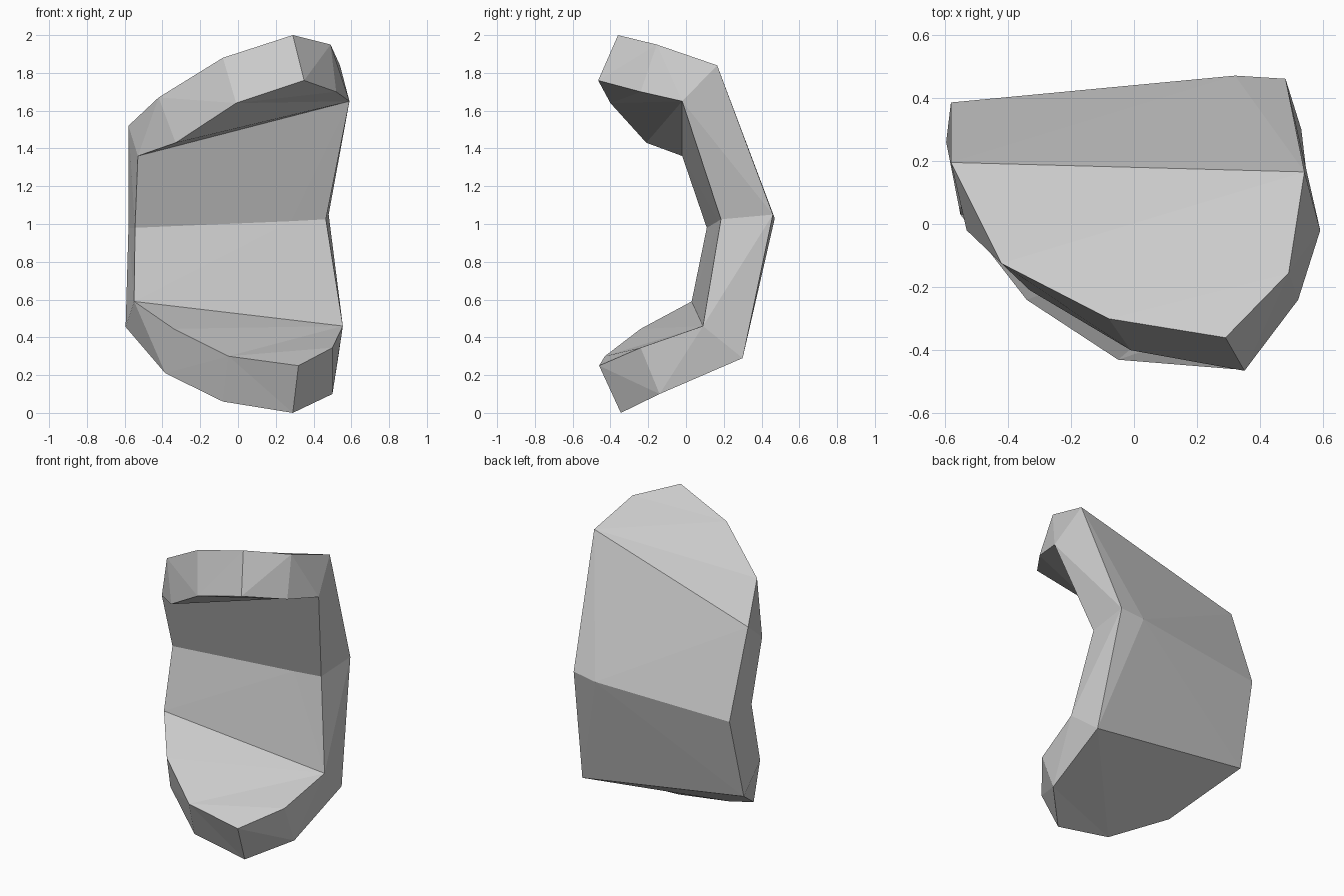
import bpy
import bmesh

cube = bpy.data.objects.get("Cube")
if cube:
    bpy.data.objects.remove(cube, do_unlink=True)


def flat_material(name, value):
    mat = bpy.data.materials.new(name)
    mat.use_nodes = True
    colour = (value, value, value, 1)
    mat.diffuse_color = colour
    mat.node_tree.nodes["Principled BSDF"].inputs["Base Color"].default_value = colour
    return mat


def add_skin(bm, top_rim, middle_bend, bottom_rim):
    """One folded sheet: top flap, two back panels, bottom flap.
    Returns the vertices of its border in order."""
    top, middle, bottom = (
        [bm.verts.new(point) for point in row]
        for row in (top_rim, middle_bend, bottom_rim)
    )
    bm.faces.new(top)
    bm.faces.new([top[0], top[-1]] + middle[::-1])
    bm.faces.new([bottom[0], bottom[-1]] + middle[::-1])
    bm.faces.new(bottom)
    return top + [middle[-1]] + bottom[::-1] + [middle[0]]


def bridge(bm, loop_a, loop_b):
    """Close the thickness between two borders."""
    for i in range(len(loop_a)):
        bm.faces.new((loop_a[i - 1], loop_a[i], loop_b[i], loop_b[i - 1]))


bm = bmesh.new()

# Outer skin, each row running from the model's right to its left
outer_border = add_skin(
    bm,
    top_rim=[(-.58, .195, 1.52), (-.42, -.125, 1.67), (-.08, -.30, 1.88),
             (.29, -.36, 2), (.49, -.155, 1.95), (.54, .165, 1.84)],
    middle_bend=[(-.58, .385, .98), (.32, .47, 1.03), (.48, .46, 1.05)],
    bottom_rim=[(-.595, .26, .455), (-.385, -.14, .21), (-.08, -.33, .06),
                (.29, -.345, 0), (.50, -.14, .10), (.53, .30, .29)],
)

# Inner skin
inner_border = add_skin(
    bm,
    top_rim=[(-.53, -.02, 1.36), (-.33, -.21, 1.43), (-.01, -.40, 1.64),
             (.35, -.465, 1.76), (.52, -.24, 1.70), (.59, -.02, 1.65)],
    middle_bend=[(-.545, .11, .98), (.28, .17, 1.015), (.465, .185, 1.025)],
    bottom_rim=[(-.55, .03, .59), (-.34, -.24, .445), (-.05, -.43, .30),
                (.32, -.46, .25), (.50, -.24, .345), (.555, .09, .46)],
)

# Thick edge around the shell
bridge(bm, outer_border, inner_border)

bmesh.ops.triangulate(bm, faces=bm.faces[:])
bmesh.ops.recalc_face_normals(bm, faces=bm.faces[:])

mesh = bpy.data.meshes.new("folded_shell")
bm.to_mesh(mesh)
bm.free()
mesh.materials.append(flat_material("light grey", .6))
shell = bpy.data.objects.new("folded_shell", mesh)
bpy.context.collection.objects.link(shell)
